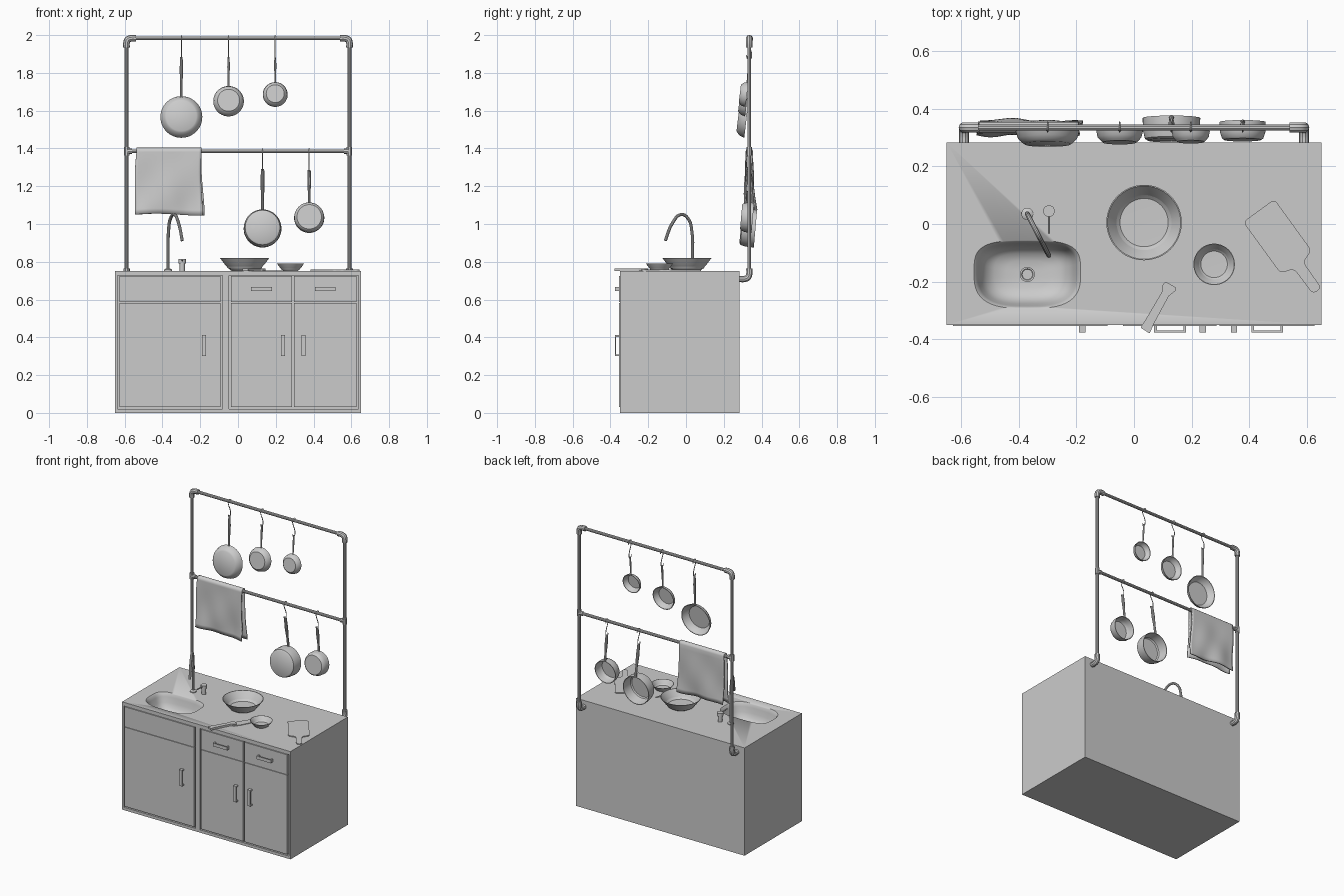
import bpy, bmesh, math
from mathutils import Matrix, Vector

if "Cube" in bpy.data.objects:
    bpy.data.objects.remove(bpy.data.objects["Cube"])

def shade(ob):
    bpy.ops.object.select_all(action='DESELECT')
    ob.select_set(True)
    bpy.context.view_layer.objects.active = ob
    bpy.ops.object.shade_smooth_by_angle(angle=math.radians(35))

def finish(name, bm, smooth=True, loc=(0, 0, 0), rot=(0, 0, 0)):
    bmesh.ops.remove_doubles(bm, verts=bm.verts, dist=1e-5)
    bmesh.ops.recalc_face_normals(bm, faces=bm.faces)
    me = bpy.data.meshes.new(name)
    bm.to_mesh(me)
    bm.free()
    ob = bpy.data.objects.new(name, me)
    bpy.context.collection.objects.link(ob)
    ob.location, ob.rotation_euler = loc, rot
    if smooth:
        shade(ob)
    return ob

def boxes(name, *dims):
    bm = bmesh.new()
    for x0, x1, y0, y1, z0, z1 in dims:
        bmesh.ops.create_cube(bm, size=1, matrix=Matrix.LocRotScale(
            Vector(((x0 + x1) / 2, (y0 + y1) / 2, (z0 + z1) / 2)), None,
            Vector((x1 - x0, y1 - y0, z1 - z0))))
    return finish(name, bm, False)

def loft(name, rings, **kw):
    """Skin closed rings of equal length, capping both ends."""
    bm = bmesh.new()
    vs = [[bm.verts.new(p) for p in r] for r in rings]
    n = len(vs[0])
    for a, b in zip(vs, vs[1:]):
        for i in range(n):
            bm.faces.new((a[i], a[(i + 1) % n], b[(i + 1) % n], b[i]))
    bm.faces.new(vs[0])
    bm.faces.new(vs[-1])
    return finish(name, bm, **kw)

def lathe(name, prof, n=48, **kw):
    return loft(name, [[(r * math.cos(2 * math.pi * i / n), r * math.sin(2 * math.pi * i / n), z)
                        for i in range(n)] for r, z in prof], **kw)

def tube(name, pts, r, radii=None, kind='AUTO'):
    cu = bpy.data.curves.new(name, 'CURVE')
    cu.dimensions, cu.bevel_depth, cu.bevel_resolution = '3D', r, 3
    cu.use_fill_caps, cu.resolution_u = True, 6
    sp = cu.splines.new('BEZIER')
    sp.bezier_points.add(len(pts) - 1)
    for i, (b, p) in enumerate(zip(sp.bezier_points, pts)):
        b.co = p
        b.handle_left_type = b.handle_right_type = kind
        b.radius = radii[i] if radii else 1
    ob = bpy.data.objects.new(name, cu)
    bpy.context.collection.objects.link(ob)
    bpy.ops.object.select_all(action='DESELECT')
    ob.select_set(True)
    bpy.context.view_layer.objects.active = ob
    bpy.ops.object.convert(target='MESH')
    shade(bpy.context.object)

def plate(name, outline, thick, loc, angle, round_r=0.0):
    bm = bmesh.new()
    bm.faces.new([bm.verts.new((x, y, 0)) for x, y in outline])
    if round_r:
        bmesh.ops.bevel(bm, geom=bm.verts[:], offset=round_r, segments=5, profile=0.5, affect='VERTICES')
    ext = bmesh.ops.extrude_face_region(bm, geom=bm.faces[:])
    bmesh.ops.translate(bm, vec=(0, 0, thick),
                        verts=[g for g in ext['geom'] if isinstance(g, bmesh.types.BMVert)])
    return finish(name, bm, loc=loc, rot=(0, 0, angle))

def cut(ob, cutter):
    m = ob.modifiers.new('cut', 'BOOLEAN')
    m.operation, m.solver, m.object = 'DIFFERENCE', 'EXACT', cutter
    cutter.hide_render = True
    cutter.hide_set(True)

# cabinet body with door recesses and sink basin
body = boxes('cabinet', (-.65, .65, -.35, .283, 0, .752))
SX, SY = -.37, -.175

def sink_ring(s, z):
    ring = []
    for i in range(64):
        c, d = math.cos(2 * math.pi * i / 64), math.sin(2 * math.pi * i / 64)
        ring.append((SX + .185 * s * math.copysign(abs(c) ** .65, c),
                     SY + .118 * s * math.copysign(abs(d) ** (.5 if d > 0 else .75), d), z))
    return ring

sink = loft('sink_cutter', [sink_ring(s, z) for s, z in (
    (1, .80), (1, .752), (.96, .745), (.92, .725), (.86, .69), (.77, .66), (.62, .64), (.4, .63), (.15, .628))])
cut(body, boxes('left_recess_cutter', (-.637, -.083, -.4, -.335, .02, .727)))
cut(body, boxes('right_recess_cutter', (-.047, .637, -.4, -.335, .02, .727)))
cut(body, sink)
shade(body)
lathe('sink_drain', [(0, 0), (.026, 0), (.026, .006), (.02, .006), (.018, .003), (0, .003)],
      24, loc=(SX, SY, .628))

# doors and drawers
for name, x0, x1 in (('left', -.628, -.092), ('middle', -.038, .287), ('right', .297, .627)):
    boxes(name + '_door', (x0, x1, -.354, -.333, .03, .583))
    boxes(name + '_drawer', (x0, x1, -.354, -.333, .586, .725))

# bracket handles
for x in (-.18, .238, .347):
    a, b = x - .011, x + .011
    boxes('door_handle', (a, b, -.377, -.370, .30, .412),
          (a, b, -.370, -.352, .30, .309), (a, b, -.370, -.352, .403, .412))
for x in (.125, .462):
    boxes('drawer_handle', (x - .055, x + .055, -.377, -.370, .645, .667),
          (x - .055, x - .046, -.370, -.352, .645, .667), (x + .046, x + .055, -.370, -.352, .645, .667))

# faucet and lever
d = Vector((.075, -.145, 0)).normalized()
tube('faucet', [Vector((-.37, .035, z)) + d * u for u, z in (
    (0, .75), (0, .85), (.003, .95), (.028, 1.03), (.07, 1.05), (.12, 1.005), (.163, .912))], .0085)
lathe('faucet_base', [(0, 0), (.021, 0), (.021, .008), (.012, .014), (0, .014)], 24, loc=(-.37, .035, .75))
lathe('tap_valve', [(0, 0), (.014, 0), (.014, .04), (.02, .042), (.02, .065), (0, .065)], 24,
      loc=(-.295, .045, .75))
tube('tap_lever', [(-.295, .045, .805), (-.295, -.032, .811)], .004, kind='VECTOR')

# bowls
for name, r, h, loc in (('large_bowl', .131, .07, (.035, .005, .751)),
                        ('small_bowl', .072, .04, (.278, -.14, .751))):
    lathe(name, [(0, 0), (.52 * r, 0), (.6 * r, .1 * h), (.8 * r, .5 * h), (r, h), (.97 * r, h),
                 (.8 * r, .57 * h), (.67 * r, .18 * h), (0, .15 * h)], loc=loc)

# cutting board with grip, knife
plate('cutting_board', [(-.11, -.067), (.11, -.067), (.125, -.02), (.235, -.018), (.235, .018),
                        (.125, .02), (.11, .067), (-.11, .067)], .007,
      (.4975, -.0425, .751), math.radians(-54), .015)
ka = math.atan2(.355, .2)
plate('knife_blade', [(.15, .018), (.15, -.03), (.2, -.036), (.26, -.035), (.32, -.028), (.37, -.014),
                      (.408, 0), (.36, .006), (.25, .014)], .004, (.04, -.365, .753), ka)
plate('knife_handle', [(-.006, -.02), (.03, -.016), (.14, -.014), (.17, -.026), (.178, -.02), (.178, .02),
                       (.165, .024), (.14, .014), (.03, .016), (-.004, .018)], .014,
      (.04, -.365, .751), ka, .003)

# pipe rack
RY, RX, TOP, MID = .335, .59, 1.983, 1.385
for name, z in (('top_rail', TOP), ('middle_rail', MID)):
    tube(name, [(-RX + .01, RY, z), (RX - .01, RY, z)], .0105, kind='VECTOR')
for s in (-1, 1):
    x = s * RX
    tube('rack_post', [(x, RY, .74), (x, RY, 1.95)], .0105, kind='VECTOR')
    tube('top_elbow', [(x, RY, 1.935), (x, RY, 1.96), (x - s * .007, RY, TOP - .007),
                       (x - s * .025, RY, TOP), (x - s * .05, RY, TOP)], .0175)
    tube('wall_elbow', [(x, RY, .765), (x, RY, .735), (x, RY - .008, .716),
                        (x, RY - .026, .709), (x, .28, .709)], .0175)
    tube('rail_joint', [(x, RY, MID - .022), (x, RY, MID + .022)], .0145, kind='VECTOR')
    tube('rail_joint_sleeve', [(x, RY, MID), (x - s * .03, RY, MID)], .0145, kind='VECTOR')

# hanging pans with handles and hooks
def pan(x, rail, zc, r, dep, y0, ht, flare, tilt, grip):
    t, rb, a = .004, r * flare, math.radians(tilt)
    rm = (rb + r) / 2
    lathe('pan', [(0, 0), (rb * .9, 0), (rb, .006), (rm + .003, dep * .45), (r, dep), (r - t, dep),
                  (rm - t, dep * .45), (rb - t, .011), (rb * .88, t), (0, t)],
          loc=(x, y0, zc), rot=(-math.pi / 2 - a, 0, 0))
    base = Vector((x, y0 + dep * math.cos(a) + r * math.sin(a) - .006,
                   zc + r * math.cos(a) - dep * math.sin(a) - .002))
    end = Vector((x, RY, ht))
    tube('pan_handle', [base, base.lerp(end, .3), base.lerp(end, .65), end], grip, (.75, .7, 1, .8))
    tube('hook', [(x, RY + dy, rail + dz * (rail - ht) / .1) for dy, dz in (
        (.018, -.012), (.013, .008), (0, .0135), (-.013, .004), (-.009, -.025), (.004, -.055),
        (.012, -.09), (.004, -.108), (-.01, -.104), (-.014, -.09))], .0026)

pan(-.30, TOP, 1.572, .111, .045, .277, 1.885, .80, 7, .009)
pan(-.05, TOP, 1.655, .081, .040, .283, 1.885, .80, 7, .007)
pan(.197, TOP, 1.690, .066, .038, .285, 1.88, .80, 7, .006)
pan(.13, MID, .982, .100, .078, .290, 1.29, .92, 5, .011)
pan(.377, MID, 1.038, .080, .062, .292, 1.285, .90, 5, .010)

# towel draped over the middle rail
bm, rr, NU, grid = bmesh.new(), .0155, 24, []
path = [(-rr, -.33 * (1 - i / 12) - .005) for i in range(13)]
path += [(-rr * math.cos(math.pi * k / 6), rr * math.sin(math.pi * k / 6)) for k in range(7)]
path += [(rr, -.335 * (i + 1) / 12) for i in range(12)]
for y, z in path:
    k, side = min(1, max(0, -z / .33)), 1 if y > 0 else -1
    grid.append([])
    for u in [i / NU for i in range(NU + 1)]:
        w = k * (.007 * math.sin(6.5 * u + 1.5 * side + 5 * k) + .004 * math.sin(13 * u - 3 * k))
        x = -.365 + (u - .5) * (.345 + .012 * k) + .006 * side * k - .004 * math.sin(5 * k)
        grid[-1].append(bm.verts.new((x, RY + y + w + side * .005 * k, MID + z + .005 * k * math.sin(5 * u))))
for a, b in zip(grid, grid[1:]):
    for i in range(NU):
        bm.faces.new((a[i], a[i + 1], b[i + 1], b[i]))
m = finish('towel', bm).modifiers.new('thickness', 'SOLIDIFY')
m.thickness, m.offset = .007, 0
